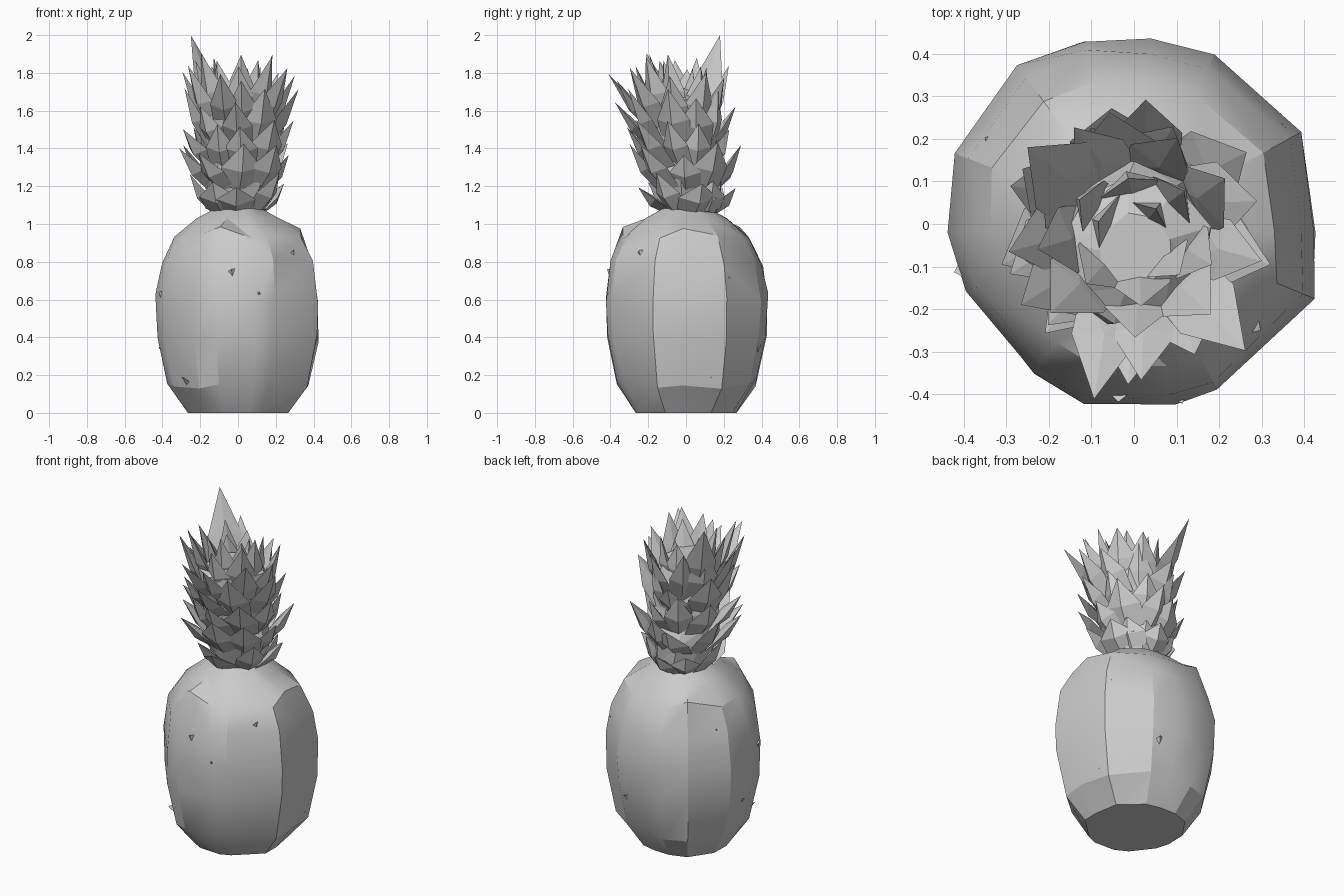
import bpy, bmesh, random
from math import sin, cos, pi, radians
from mathutils import Vector

random.seed(7)
default = bpy.data.objects.get("Cube")
if default:
    bpy.data.objects.remove(default, do_unlink=True)

grey = bpy.data.materials.new("plain grey")
grey.use_nodes = True
colour = (0.6, 0.6, 0.6, 1)
grey.diffuse_color = colour
grey.node_tree.nodes["Principled BSDF"].inputs["Base Color"].default_value = colour


def finish(bm, name, angle):
    bmesh.ops.recalc_face_normals(bm, faces=bm.faces)
    mesh = bpy.data.meshes.new(name)
    bm.to_mesh(mesh)
    bm.free()
    mesh.materials.append(grey)
    obj = bpy.data.objects.new(name, mesh)
    bpy.context.collection.objects.link(obj)
    bpy.ops.object.select_all(action='DESELECT')
    obj.select_set(True)
    bpy.context.view_layer.objects.active = obj
    if angle:
        bpy.ops.object.shade_smooth_by_angle(angle=radians(angle))
    return obj


def loft(bm, rings):
    """Skin a stack of equal point rings and close both ends."""
    rows = [[bm.verts.new(p) for p in ring] for ring in rings]
    n = len(rows[0])
    for low, high in zip(rows, rows[1:]):
        for i in range(n):
            j = (i + 1) % n
            a, b, c, d = low[i], low[j], high[j], high[i]
            if random.random() < 0.5:
                bm.faces.new((a, b, c))
                bm.faces.new((a, c, d))
            else:
                bm.faces.new((a, b, d))
                bm.faces.new((b, c, d))
    bm.faces.new(rows[0][::-1])
    bm.faces.new(rows[-1])


# Fruit body: an irregular outline scaled up a barrel profile
outline = [(-.12, .44), (.04, .44), (.19, .40), (.40, .22), (.435, -.02),
           (.435, -.18), (.20, -.40), (.10, -.435), (-.12, -.43), (-.24, -.36),
           (-.40, -.16), (-.44, -.02), (-.43, .17), (-.28, .38)]
profile = [(0, .62), (.16, .86), (.40, .98), (.60, 1.0), (.80, .93),
           (.95, .78), (1.03, .50), (1.09, .25)]
rings = []
for z, s in profile:
    ring = []
    for x, y in outline:
        k = s * random.uniform(.97, 1.0)
        dz = random.uniform(-.035, .035) if .1 < z < 1 else 0
        ring.append((x * k, y * k, z + dz))
    rings.append(ring)
bm = bmesh.new()
loft(bm, rings)
finish(bm, "fruit_body", 24)

# Lifted scales on the rind: shallow wedges (angle, height, width, turn)
scales = [(-95, .74, .13, 1), (-75, .62, .09, -1), (-40, .84, .12, 1),
          (33, .70, .14, -1), (20, .17, .11, 1), (-140, .17, .12, -1),
          (-15, .15, .10, 1), (70, .34, .13, 1), (105, .55, .12, -1),
          (150, .80, .12, 1), (175, .33, .10, -1), (-165, .62, .11, 1)]


def barrel(z):
    for (z0, s0), (z1, s1) in zip(profile, profile[1:]):
        if z <= z1:
            return .425 * (s0 + (s1 - s0) * (z - z0) / (z1 - z0))
    return .1


bm = bmesh.new()
for deg, z, w, turn in scales:
    a = radians(deg)

    def on_rind(side, up, lift):
        t = a + side / .42
        r = barrel(z + up) + lift
        return bm.verts.new((r * cos(t), r * sin(t), z + up))
    left = on_rind(-w / 2, -.02 * turn, -.03)
    right = on_rind(w / 2, .03 * turn, -.03)
    tip = on_rind(0, .02, .018)
    low = on_rind(.02 * turn, -.09, -.03)
    for f in ((left, right, tip), (left, tip, low), (right, low, tip), (left, low, right)):
        bm.faces.new(f)
finish(bm, "rind_scales", 0)


# Crown axis leans gently towards the front
def axis(z):
    return Vector((0, .03 - .14 * (z - 1.05), z))


# Crown core: faceted stem hidden behind the leaves
rings = []
for z, r in [(1.02, .12), (1.10, .16), (1.24, .19), (1.32, .18), (1.42, .20),
             (1.55, .20), (1.66, .18), (1.72, .09)]:
    ring = []
    for i in range(9):
        t = 2 * pi * i / 9 + z
        k = r * random.uniform(.88, 1.06)
        ring.append(axis(z) + Vector((k * cos(t), k * sin(t), 0)))
    rings.append(ring)
bm = bmesh.new()
loft(bm, rings)
finish(bm, "crown_core", 0)


def leaf(bm, root, tip, width):
    """Folded pointed blade with a raised keel."""
    along = tip - root
    side = along.cross(Vector((0, 0, 1)))
    if side.length < .02:
        side = Vector((1, .3, 0))
    side.normalize()
    out = side.cross(along).normalized()
    if out.z > 0:
        out = -out
    mid = root + along * .45
    l0 = bm.verts.new(root - side * width * .45)
    r0 = bm.verts.new(root + side * width * .45)
    l1 = bm.verts.new(mid - side * width * .5)
    r1 = bm.verts.new(mid + side * width * .5)
    k0 = bm.verts.new(root + out * .03)
    k1 = bm.verts.new(mid + out * .045)
    i1 = bm.verts.new(mid - out * .012)
    end = bm.verts.new(tip)
    for f in ((l0, l1, k1, k0), (k0, k1, r1, r0), (l1, end, k1), (k1, end, r1),
              (l0, i1, l1), (l0, r0, i1), (r0, r1, i1), (l1, i1, end),
              (i1, r1, end), (l0, k0, r0)):
        bm.faces.new(f)


# Leaf whorls: root height, root radius, tip height, tip radius, count, width
whorls = [(1.08, .12, 1.24, .27, 8, .19), (1.20, .14, 1.40, .32, 9, .19),
          (1.31, .14, 1.55, .29, 9, .18), (1.42, .14, 1.67, .31, 9, .18),
          (1.50, .13, 1.80, .33, 10, .18), (1.55, .10, 1.87, .22, 8, .16),
          (1.58, .05, 1.85, .12, 5, .14)]
for n, (z0, r0, z1, r1, count, width) in enumerate(whorls):
    bm = bmesh.new()
    for i in range(count):
        t = 2 * pi * (i + random.uniform(-.2, .2)) / count + n * .62
        u = t + random.uniform(-.18, .18)
        k = r1 * random.uniform(.82, 1.06)
        root = axis(z0) + Vector((r0 * cos(t), r0 * sin(t), 0))
        tip = axis(z1 + random.uniform(-.05, .05)) + Vector((k * cos(u), k * sin(u), 0))
        leaf(bm, root, tip, width * random.uniform(.8, 1.15))
    finish(bm, "leaf_whorl_%d" % (n + 1), 0)

# Tallest blade at the back right of the crown
bm = bmesh.new()
leaf(bm, Vector((-.10, .06, 1.55)), Vector((-.25, .18, 2.0)), .2)
finish(bm, "tall_leaf", 0)
